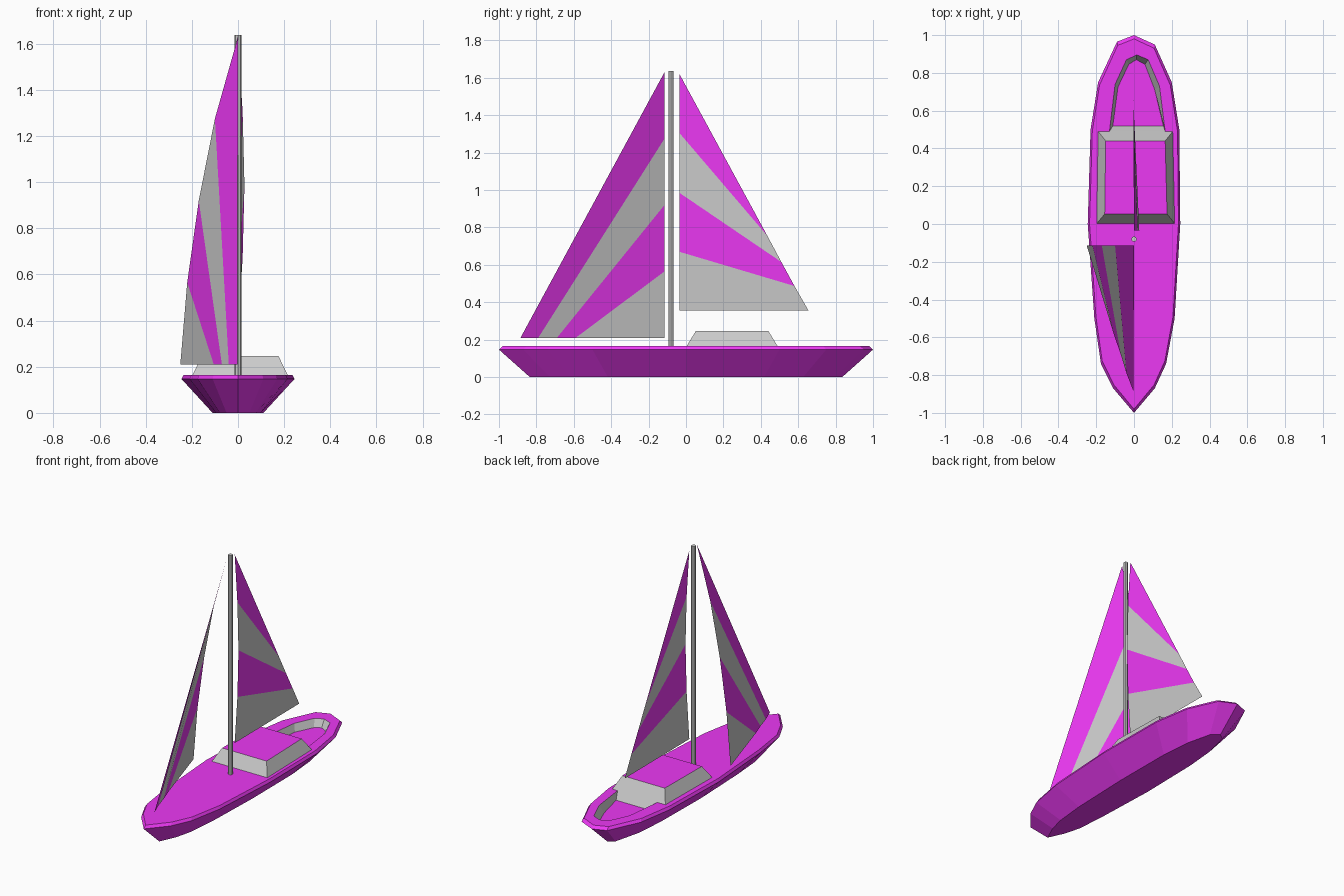
import bpy
import bmesh

if "Cube" in bpy.data.objects:
    bpy.data.objects.remove(bpy.data.objects["Cube"])

purple = bpy.data.materials.new("purple")
purple.diffuse_color = (0.84, 0.04, 0.9, 1)
purple.use_nodes = True
purple.node_tree.nodes["Principled BSDF"].inputs["Base Color"].default_value = purple.diffuse_color
GREY, PURPLE = 0, 1


def finish(name, bm):
    """Turn a bmesh into an object; slot 0 is plain grey, slot 1 purple."""
    mesh = bpy.data.meshes.new(name)
    bm.to_mesh(mesh)
    bm.free()
    mesh.materials.append(None)
    mesh.materials.append(purple)
    obj = bpy.data.objects.new(name, mesh)
    bpy.context.collection.objects.link(obj)
    return obj


def ring(bm, points, z, sx=1.0, sy=1.0):
    return [bm.verts.new((x * sx, y * sy, z)) for x, y in points]


def bridge(bm, a, b, mat):
    n = len(a)
    for i in range(n):
        j = (i + 1) % n
        bm.faces.new((a[i], a[j], b[j], b[i])).material_index = mat


# Hull: tapered shell, bevelled rim, deck with a sunken cockpit
outline = [(0, -1), (.11, -.87), (.17, -.74), (.215, -.5), (.245, 0), (.24, .5),
           (.2, .75), (.11, .95), (0, 1), (-.09, .965), (-.19, .75), (-.23, .5),
           (-.245, 0), (-.21, -.5), (-.175, -.74), (-.11, -.87)]
well_top = [(.165, .49), (.135, .73), (.075, .87), (.015, .895),
            (-.04, .87), (-.1, .74), (-.13, .49)]
well_floor = [(.155, .52), (.11, .71), (.058, .845), (.012, .87),
              (-.028, .845), (-.085, .725), (-.112, .52)]
DECK = 0.165

bm = bmesh.new()
keel = ring(bm, outline, 0, 0.45, 0.835)
gunwale = ring(bm, outline, 0.147)
rim = ring(bm, outline, DECK, 0.96, 0.98)
bm.faces.new(keel[::-1]).material_index = PURPLE
bridge(bm, keel, gunwale, PURPLE)
bridge(bm, gunwale, rim, PURPLE)

hole = ring(bm, well_top, DECK)
floor = ring(bm, well_floor, 0.115)
bridge(bm, hole, floor, GREY)
bm.faces.new(floor).material_index = PURPLE

deck_edges = []
for loop in (rim, hole):
    for i, v in enumerate(loop):
        w = loop[(i + 1) % len(loop)]
        deck_edges.append(bm.edges.get((v, w)))
filled = bmesh.ops.triangle_fill(bm, edges=deck_edges, use_beauty=True,
                                 normal=(0, 0, 1))
for g in filled["geom"]:
    if isinstance(g, bmesh.types.BMFace):
        g.material_index = PURPLE
bmesh.ops.recalc_face_normals(bm, faces=bm.faces)
finish("hull", bm)

# Cabin: grey sloping sides and a purple roof
bm = bmesh.new()
base = ring(bm, [(-.197, .003), (.215, .003), (.205, .49), (-.19, .49)], DECK)
roof = ring(bm, [(-.155, .053), (.175, .053), (.165, .44), (-.15, .44)], 0.247)
bridge(bm, base, roof, GREY)
bm.faces.new(roof).material_index = PURPLE
bm.faces.new(base[::-1])
finish("cabin", bm)

# Mast
bpy.ops.mesh.primitive_cylinder_add(vertices=8, radius=0.0145, depth=1.475,
                                    location=(0, -0.08, 0.8995))
bpy.context.object.name = "mast"


def sail(name, near, far):
    """Striped sail: bands between a mast-side edge and an outer edge."""
    bm = bmesh.new()
    a = [bm.verts.new(p) for p in near]
    b = [bm.verts.new(p) if p else None for p in far]
    for i in range(len(a) - 1):
        corners = [a[i], a[i + 1], b[i + 1], b[i]]
        face = bm.faces.new([v for v in corners if v])
        face.material_index = PURPLE if i % 2 == 0 else GREY
    finish(name, bm)


# Front sail: stripes fan from the curved mast edge to the foot
near = [(x, -.115, z) for x, z in
        [(0, 1.63), (-.1, 1.275), (-.17, .92), (-.22, .565), (-.25, .21)]]
far = [(-.003, -.885, .21), (-.04, -.79, .21), (-.07, -.69, .21),
       (-.105, -.59, .21), None]
sail("front_sail", near, far)

# Main sail: stripes run from the bulging mast edge to the trailing edge
near = [(x, -.035, z) for x, z in
        [(0, 1.62), (.02, 1.305), (.028, .985), (.02, .67), (0, .355)]]
far = [None, (0, .435, .755), (0, .51, .615), (0, .58, .487), (-.004, .655, .355)]
sail("main_sail", near, far)
